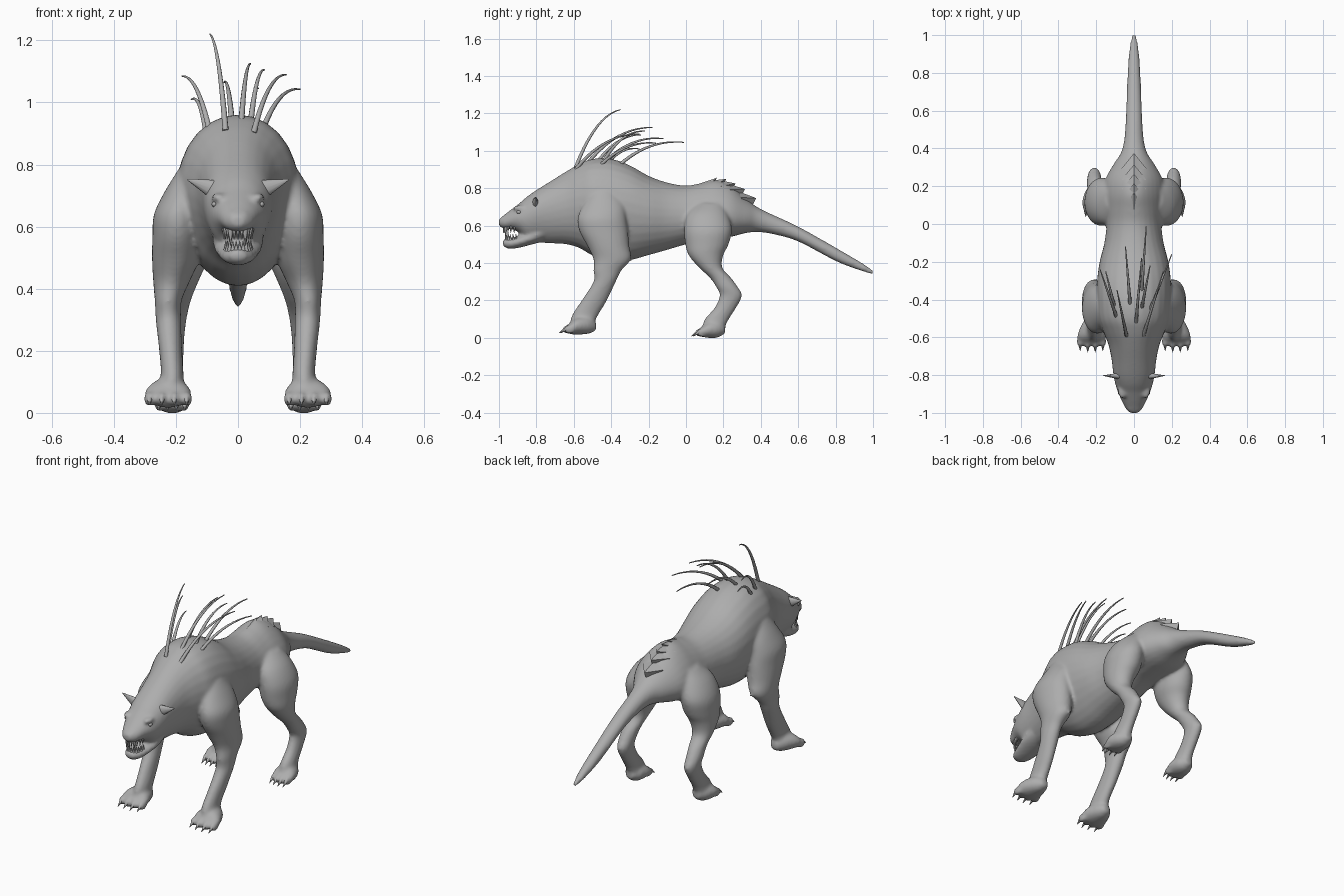
import bpy
import bmesh
from math import sin, cos, pi, radians
from mathutils import Vector, Matrix

if "Cube" in bpy.data.objects:
    bpy.data.objects.remove(bpy.data.objects["Cube"])

hide = bpy.data.materials.new("grey hide")
hide.use_nodes = True
GREY = (0.42, 0.42, 0.42, 1)
hide.diffuse_color = GREY
hide.node_tree.nodes["Principled BSDF"].inputs["Base Color"].default_value = GREY


def finish(name, bm, angle=50):
    bmesh.ops.recalc_face_normals(bm, faces=bm.faces[:])
    mesh = bpy.data.meshes.new(name)
    bm.to_mesh(mesh)
    bm.free()
    mesh.materials.append(hide)
    obj = bpy.data.objects.new(name, mesh)
    bpy.context.collection.objects.link(obj)
    bpy.ops.object.select_all(action="DESELECT")
    obj.select_set(True)
    bpy.context.view_layer.objects.active = obj
    bpy.ops.object.shade_smooth_by_angle(angle=radians(angle))
    return obj


def spline(a, b, c, d, t):
    return tuple(0.5 * (2 * q + (r - p) * t + (2 * p - 5 * q + 4 * r - s) * t ** 2
                        + (3 * q - p - 3 * r + s) * t ** 3)
                 for p, q, r, s in zip(a, b, c, d))


def loft(bm, rings, along, side=1, steps=4, sides=28):
    """Skin rings (x, y, z, radius x, other radius, optional egg amount)."""
    pts = [rings[0]] + rings + [rings[-1]]
    smooth = [spline(*pts[i:i + 4], k / steps)
              for i in range(len(rings) - 1) for k in range(steps)] + [rings[-1]]
    loops = []
    for x, y, z, ra, rb, *egg in smooth:
        loop = []
        for i in range(sides):
            c, s = cos(2 * pi * i / sides), sin(2 * pi * i / sides)
            u, v = ra * c * (1 + sum(egg) * s), rb * s
            co = (x + u, y, z + v) if along == "y" else (x + u, y + v, z)
            loop.append(bm.verts.new((side * co[0], co[1], co[2])))
        loops.append(loop)
    for a, b in zip(loops, loops[1:]):
        for i in range(sides):
            j = (i + 1) % sides
            bm.faces.new((a[i], a[j], b[j], b[i]))
    bm.faces.new(loops[0])
    bm.faces.new(loops[-1])


def ball(bm, centre, size):
    bmesh.ops.create_uvsphere(bm, u_segments=16, v_segments=10, radius=1,
                              matrix=Matrix.Translation(centre) @ Matrix.Diagonal((*size, 1)))


def spike(bm, base, tip, radius, flat=1, sides=8):
    base, tip = Vector(base), Vector(tip)
    d = tip - base
    turn = d.to_track_quat("Z", "Y").to_matrix().to_4x4()
    m = (Matrix.Translation(base) @ Matrix.Diagonal((1, flat, 1, 1)) @ turn
         @ Matrix.Translation((0, 0, d.length / 2)))
    bmesh.ops.create_cone(bm, cap_ends=True, segments=sides, radius1=radius,
                          radius2=radius * 0.08, depth=d.length, matrix=m)


# Trunk from muzzle to tail tip: y, underside, back, half width, egg amount
TRUNK = [(-1, .6, .635, .022, 0), (-.975, .583, .655, .046, 0), (-.93, .58, .69, .068, 0),
         (-.89, .56, .72, .086, 0), (-.85, .52, .755, .098, .1), (-.8, .51, .79, .108, .15),
         (-.72, .505, .84, .118, .1), (-.64, .5, .89, .135, .05), (-.57, .48, .93, .163, .05),
         (-.5, .44, .957, .19, .08), (-.4, .41, .957, .197, .1), (-.3, .415, .922, .195, .1),
         (-.2, .442, .866, .182, .06), (-.1, .47, .83, .157, 0), (0, .5, .814, .145, -.1),
         (.08, .52, .827, .15, -.25), (.16, .53, .842, .155, -.35), (.24, .54, .815, .145, -.3),
         (.32, .56, .745, .105, -.15), (.38, .565, .7, .068, 0), (.46, .555, .66, .05, 0),
         (.6, .515, .595, .042, 0), (.8, .41, .483, .034, 0), (.93, .36, .407, .024, 0),
         (1, .338, .362, .01, 0)]
JAW = [(0, -.98, .508, .02, .016), (0, -.95, .504, .045, .028),
       (0, -.9, .512, .062, .032), (0, -.82, .54, .08, .04), (0, -.75, .58, .08, .06)]
FRONT_LEG = [(.15, -.44, .78, .045, .07), (.175, -.44, .71, .063, .11),
             (.193, -.45, .64, .078, .13), (.197, -.44, .57, .079, .13),
             (.202, -.415, .49, .075, .112), (.215, -.395, .42, .058, .1),
             (.225, -.42, .36, .043, .075), (.224, -.435, .3, .041, .06),
             (.217, -.49, .2, .037, .068), (.212, -.54, .12, .037, .07),
             (.22, -.56, .06, .045, .06)]
HIND_LEG = [(.1, .13, .72, .05, .07), (.14, .115, .66, .075, .11),
            (.17, .118, .58, .087, .128), (.178, .112, .5, .084, .116),
            (.19, .107, .44, .07, .092), (.2, .132, .375, .053, .062),
            (.205, .185, .32, .043, .057), (.21, .22, .27, .04, .058),
            (.21, .24, .225, .036, .06), (.21, .21, .16, .034, .058),
            (.21, .165, .1, .036, .065), (.21, .145, .05, .045, .06)]
FRONT_FOOT = [(.215, -.48, .06, .02, .02), (.22, -.52, .067, .05, .045),
              (.225, -.59, .062, .075, .045), (.225, -.633, .045, .068, .022)]
HIND_FOOT = [(.21, .21, .045, .02, .02), (.21, .17, .045, .05, .044),
             (.213, .115, .042, .062, .042), (.213, .075, .028, .056, .02)]

# Body: trunk, jaw, legs, feet, toes and brows fused into one skin
body = bmesh.new()
loft(body, [(0, y, (lo + hi) / 2, w, (hi - lo) / 2, egg) for y, lo, hi, w, egg in TRUNK], "y")
loft(body, JAW, "y")
claws = bmesh.new()
for side in (1, -1):
    loft(body, FRONT_LEG, "z", side)
    loft(body, HIND_LEG, "z", side)
    spike(body, (side * .21, -.36, .44), (side * .2, -.285, .415), .035)
    ball(body, (side * .062, -.885, .693), (.024, .04, .016))
    ball(body, (side * .022, -.975, .637), (.012, .018, .012))
    for foot, spread in ((FRONT_FOOT, .02), (HIND_FOOT, .014)):
        loft(body, foot, "y", side)
        x, y, z = foot[-1][:3]
        for k in (-3, -1, 1, 3):
            tx, ty = side * (x + k * spread), y + .004 * abs(k)
            ball(body, (tx, ty, z), (spread * .95, .032, .024))
            spike(claws, (tx, ty - .015, z + .004), (tx, ty - .05, z - .02), .011)
body = finish("body", body, 80)
remesh = body.modifiers.new("fuse", "REMESH")
remesh.mode = "VOXEL"
remesh.voxel_size = 0.009
remesh.use_smooth_shade = True
soften = body.modifiers.new("soften", "SMOOTH")
soften.factor = 0.5
soften.iterations = 7
finish("claws", claws)

# Teeth around both jaws
teeth = bmesh.new()
for i in range(-5, 6):
    a = i * 0.27
    fang = abs(i) == 2
    x, y = .046 * sin(a), -.9 - .072 * cos(a)
    spike(teeth, (x, y, .6), (x, y - .004, .54 if fang else .558), .011 if fang else .008)
    x, y = .042 * sin(a + .13), -.9 - .062 * cos(a + .13)
    spike(teeth, (x, y, .515), (x, y - .004, .57 if i in (-3, 2) else .556), .009)
finish("teeth", teeth)

# Ears and eyes
for side, label in ((1, "left"), (-1, "right")):
    ear = bmesh.new()
    spike(ear, (side * .082, -.805, .722), (side * .163, -.8, .752), .03, .55, 12)
    finish(label + "_ear", ear)
    eye = bmesh.new()
    ball(eye, (side * .076, -.893, .672), (.009, .013, .009))
    finish(label + "_eye", eye)

# Overlapping swept-back scales on the rump: rear tip y and z, front z
scales = bmesh.new()
for y, z, front in ((.165, .856, .822), (.215, .85, .838), (.265, .825, .845),
                    (.315, .795, .828), (.375, .747, .785)):
    nose, left, right, tip, root = [scales.verts.new(p) for p in (
        (0, y - .1, front), (.065, y - .08, front - .035), (-.065, y - .08, front - .035),
        (0, y, z), (0, y - .05, z - .1))]
    for f in ((nose, left, tip), (nose, tip, right), (left, root, tip),
              (root, right, tip), (nose, root, left), (nose, right, root)):
        scales.faces.new(f)
finish("rump_scales", scales, 25)

# Long quills sweeping back from the shoulders: base, tip
QUILLS = [((-.04, -.59, .91), (-.09, -.35, 1.22)), ((-.09, -.5, .9), (-.18, -.24, 1.085)),
          ((-.1, -.45, .89), (-.15, -.25, 1.01)), ((-.02, -.43, .94), (-.045, -.12, 1.065)),
          ((.01, -.53, .93), (.04, -.18, 1.125)), ((.04, -.45, .93), (.085, -.22, 1.105)),
          ((.05, -.59, .9), (.155, -.25, 1.09)), ((.075, -.48, .9), (.2, -.16, 1.042)),
          ((.04, -.36, .92), (.065, -.01, 1.045))]
curve = bpy.data.curves.new("quills", "CURVE")
curve.dimensions = "3D"
curve.bevel_depth = 0.01
curve.bevel_resolution = 2
curve.use_fill_caps = True
for base, tip in QUILLS:
    base, tip = Vector(base), Vector(tip)
    rise = tip.z - base.z
    bend = base.lerp(tip, 0.45) + Vector((0, 0, rise * 0.3 + 0.05))
    line = curve.splines.new("POLY")
    line.points.add(10)
    for i, p in enumerate(line.points):
        t = i / 10
        p.co = (*(base * (1 - t) ** 2 + bend * 2 * t * (1 - t) + tip * t * t), 1)
        p.radius = 1 - 0.75 * t
quills = bpy.data.objects.new("quills", curve)
bpy.context.collection.objects.link(quills)
curve.materials.append(hide)
bpy.ops.object.select_all(action="DESELECT")
quills.select_set(True)
bpy.context.view_layer.objects.active = quills
bpy.ops.object.convert(target="MESH")
bpy.ops.object.shade_smooth_by_angle(angle=radians(60))
